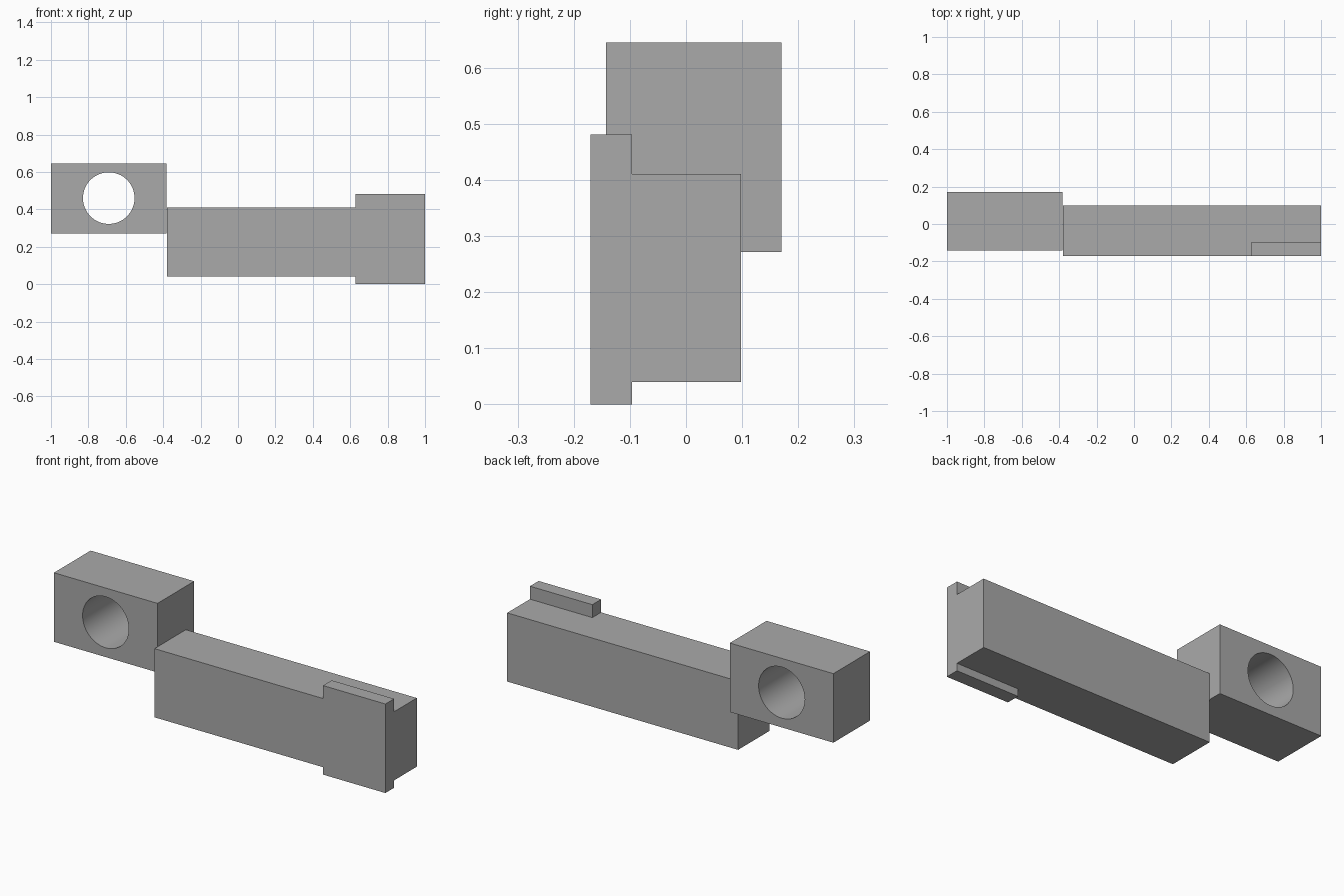
import bpy
from mathutils import Vector

default_cube = bpy.data.objects.get("Cube")
if default_cube:
    bpy.data.objects.remove(default_cube, do_unlink=True)

# Single plain grey
GREY = (0.4, 0.4, 0.4, 1)
grey = bpy.data.materials.new("plain grey")
grey.use_nodes = True
grey.diffuse_color = GREY
grey.node_tree.nodes["Principled BSDF"].inputs["Base Color"].default_value = GREY


def box(name, low, high):
    """Axis-aligned box between two corners."""
    low, high = Vector(low), Vector(high)
    bpy.ops.mesh.primitive_cube_add(size=1, location=(low + high) / 2)
    obj = bpy.context.object
    obj.name = name
    obj.scale = high - low
    bpy.ops.object.transform_apply(location=False, rotation=False, scale=True)
    obj.data.materials.append(grey)
    return obj


def combine(target, tool, operation):
    """Apply a boolean and discard the tool object."""
    mod = target.modifiers.new(operation.title(), 'BOOLEAN')
    mod.operation = operation
    mod.solver = 'EXACT'
    mod.object = tool
    bpy.ops.object.select_all(action='DESELECT')
    bpy.context.view_layer.objects.active = target
    target.select_set(True)
    bpy.ops.object.modifier_apply(modifier=mod.name)
    bpy.data.objects.remove(tool, do_unlink=True)


# Bar with a taller plate across the front of its far end
bar = box("bar", (-0.38, -0.17, 0.04), (1, 0.098, 0.411))
end_plate = box("end_plate", (0.627, -0.17, 0), (1, -0.096, 0.481))
combine(bar, end_plate, 'UNION')

# Mounting block, set back and higher, with a round hole through it
block = box("mounting_block", (-1, -0.143, 0.272), (-0.381, 0.17, 0.645))
bpy.ops.mesh.primitive_cylinder_add(vertices=64, radius=0.138, depth=1,
                                    location=(-0.691, 0, 0.46),
                                    rotation=(1.570796, 0, 0))
bore = bpy.context.object
bore.name = "bore_cutter"
bore.hide_render = True
bore.data.materials.append(grey)
combine(block, bore, 'DIFFERENCE')
bpy.ops.object.shade_smooth_by_angle(angle=0.5)
